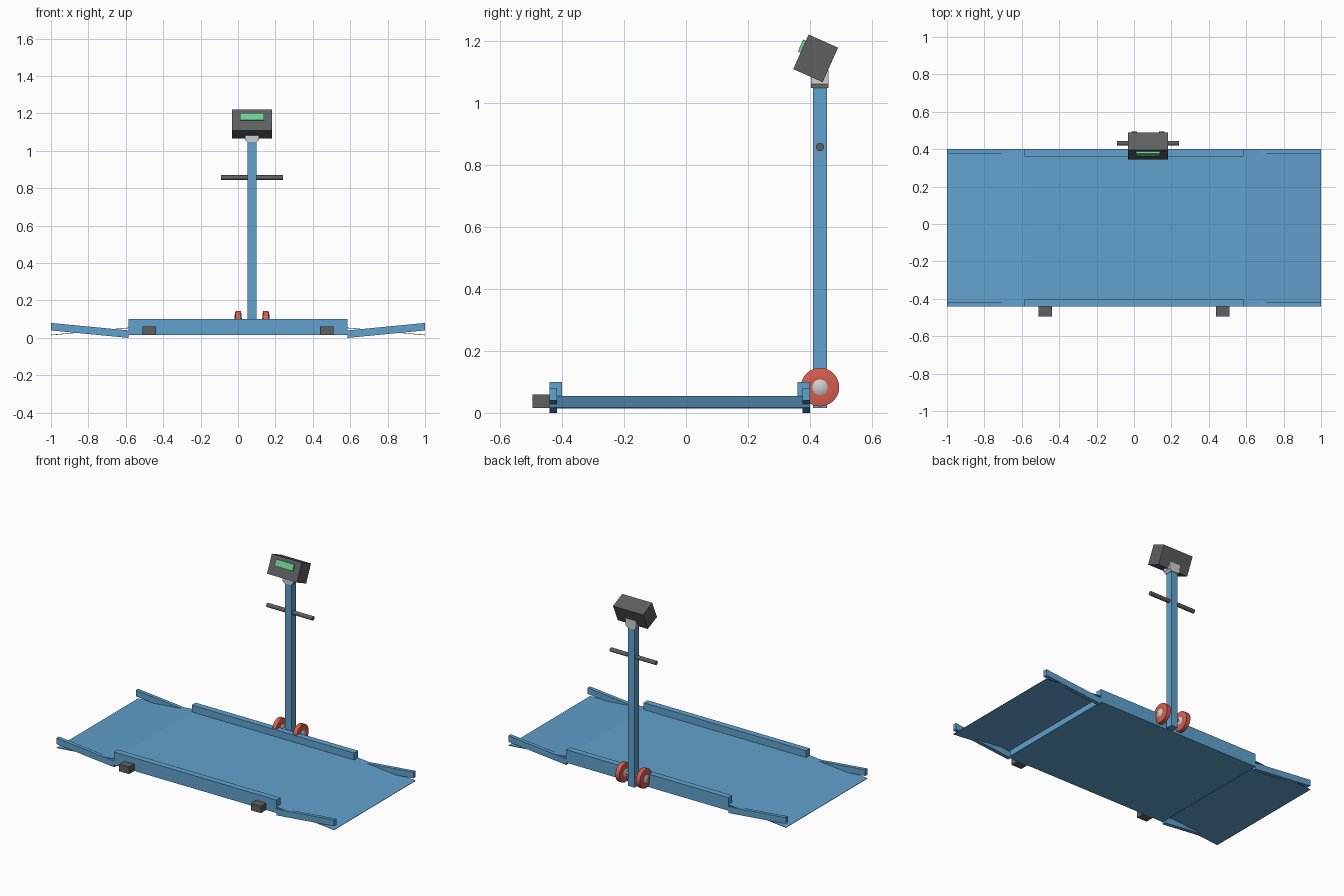
import bpy
import bmesh
import math
from mathutils import Matrix, Vector

if "Cube" in bpy.data.objects:
    bpy.data.objects.remove(bpy.data.objects["Cube"], do_unlink=True)


def material(name, rgb):
    m = bpy.data.materials.new(name)
    m.use_nodes = True
    m.diffuse_color = (*rgb, 1)
    m.node_tree.nodes["Principled BSDF"].inputs["Base Color"].default_value = (*rgb, 1)
    return m


BLUE = material("blue paint", (0.12, 0.36, 0.62))
DARK = material("dark grey", (0.11, 0.115, 0.12))
RED = material("red rubber", (0.66, 0.11, 0.08))
PALE = material("pale grey", (0.62, 0.62, 0.63))
GREEN = material("display green", (0.16, 0.61, 0.30))


def finish(name, bm, mat, smooth=False):
    bmesh.ops.recalc_face_normals(bm, faces=bm.faces)
    mesh = bpy.data.meshes.new(name)
    bm.to_mesh(mesh)
    bm.free()
    obj = bpy.data.objects.new(name, mesh)
    mesh.materials.append(mat)
    bpy.context.collection.objects.link(obj)
    if smooth:
        bpy.ops.object.select_all(action="DESELECT")
        obj.select_set(True)
        bpy.context.view_layer.objects.active = obj
        bpy.ops.object.shade_smooth_by_angle(angle=math.radians(40))
    return obj


def box(name, lo, hi, mat, frame=Matrix()):
    lo, hi = Vector(lo), Vector(hi)
    bm = bmesh.new()
    place = Matrix.Translation((lo + hi) / 2) @ Matrix.Diagonal((*(hi - lo), 1))
    bmesh.ops.create_cube(bm, size=1, matrix=frame @ place)
    return finish(name, bm, mat)


def extrude_xz(name, outline, y0, y1, mat):
    bm = bmesh.new()
    face = bm.faces.new([bm.verts.new((x, y0, z)) for x, z in outline])
    new = bmesh.ops.extrude_face_region(bm, geom=[face])["geom"]
    verts = [g for g in new if isinstance(g, bmesh.types.BMVert)]
    bmesh.ops.translate(bm, verts=verts, vec=(0, y1 - y0, 0))
    return finish(name, bm, mat)


def lathe_x(name, profile, centre, mat):
    """Spin closed or axis-ended (x, radius) points around the x axis."""
    bm = bmesh.new()
    verts = [bm.verts.new((x, 0, r)) for x, r in profile]
    edges = [bm.edges.new(pair) for pair in zip(verts, verts[1:])]
    bmesh.ops.spin(bm, geom=verts + edges, cent=(0, 0, 0), axis=(1, 0, 0),
                   angle=math.tau, steps=32)
    bmesh.ops.remove_doubles(bm, verts=bm.verts, dist=1e-5)
    bmesh.ops.translate(bm, verts=bm.verts, vec=centre)
    return finish(name, bm, mat, smooth=True)


# Weighing platform with raised side rails
HALF, FRONT, BACK = 0.585, -0.44, 0.40
box("platform", (-HALF, FRONT, 0.015), (HALF, BACK, 0.055), BLUE)
box("front_rail", (-HALF, FRONT, 0.015), (HALF, FRONT + 0.04, 0.10), BLUE)
box("back_rail", (-HALF, BACK - 0.04, 0.015), (HALF, BACK, 0.10), BLUE)

# Thin ramps at both ends, each with two sloping guide bars
for side, s in (("left", 1), ("right", -1)):
    sheet = [(s * HALF, 0.055), (s, 0.017), (s, 0.014), (s * HALF, 0.052)]
    extrude_xz(f"{side}_ramp", sheet, FRONT, BACK, BLUE)
    guide = [(s * HALF, 0.0), (s, 0.04), (s, 0.08), (s * HALF, 0.04)]
    extrude_xz(f"{side}_front_guide", guide, FRONT, FRONT + 0.024, BLUE)
    extrude_xz(f"{side}_back_guide", guide, BACK - 0.024, BACK, BLUE)
    box(f"{side}_foot", (s * 0.475 - 0.036, -0.495, 0.015),
        (s * 0.475 + 0.036, FRONT, 0.06), DARK)

# Column and handle bar
CX, CY = 0.075, 0.432
box("column", (CX - 0.023, CY - 0.023, 0.015), (CX + 0.023, CY + 0.023, 1.05), BLUE)
lathe_x("handle_bar", [(-0.165, 0), (-0.165, 0.013), (0.165, 0.013), (0.165, 0)],
        (CX, CY, 0.857), DARK)

# Transport wheels on an axle through the column foot
tyre = [(-0.017, 0.02), (-0.019, 0.03), (-0.018, 0.044), (-0.014, 0.062),
        (0.014, 0.062), (0.018, 0.044), (0.019, 0.03), (0.017, 0.02), (-0.017, 0.02)]
hub = [(-0.025, 0), (-0.024, 0.012), (-0.018, 0.025),
       (0.018, 0.025), (0.024, 0.012), (0.025, 0)]
for side, s in (("left", 1), ("right", -1)):
    centre = (CX + s * 0.074, CY, 0.083)
    lathe_x(f"{side}_wheel", tyre, centre, RED)
    lathe_x(f"{side}_hub", hub, centre, PALE)
lathe_x("axle", [(-0.07, 0), (-0.07, 0.007), (0.07, 0.007), (0.07, 0)],
        (CX, CY, 0.083), PALE)

# Bracket and tilted indicator head with its display
bracket = [(CX + x, z) for x, z in ((-0.025, 1.047), (0.025, 1.047), (0.038, 1.06),
                                    (0.038, 1.105), (-0.038, 1.105), (-0.038, 1.06))]
extrude_xz("bracket", bracket, 0.403, 0.46, PALE)
tilt = Matrix.Translation((CX, 0.418, 1.143)) @ Matrix.Rotation(math.radians(-24), 4, "X")
box("indicator_head", (-0.108, -0.052, -0.061), (0.108, 0.052, 0.061), DARK, tilt)
box("display", (-0.065, -0.0615, -0.003), (0.065, -0.052, 0.039), GREEN, tilt)
